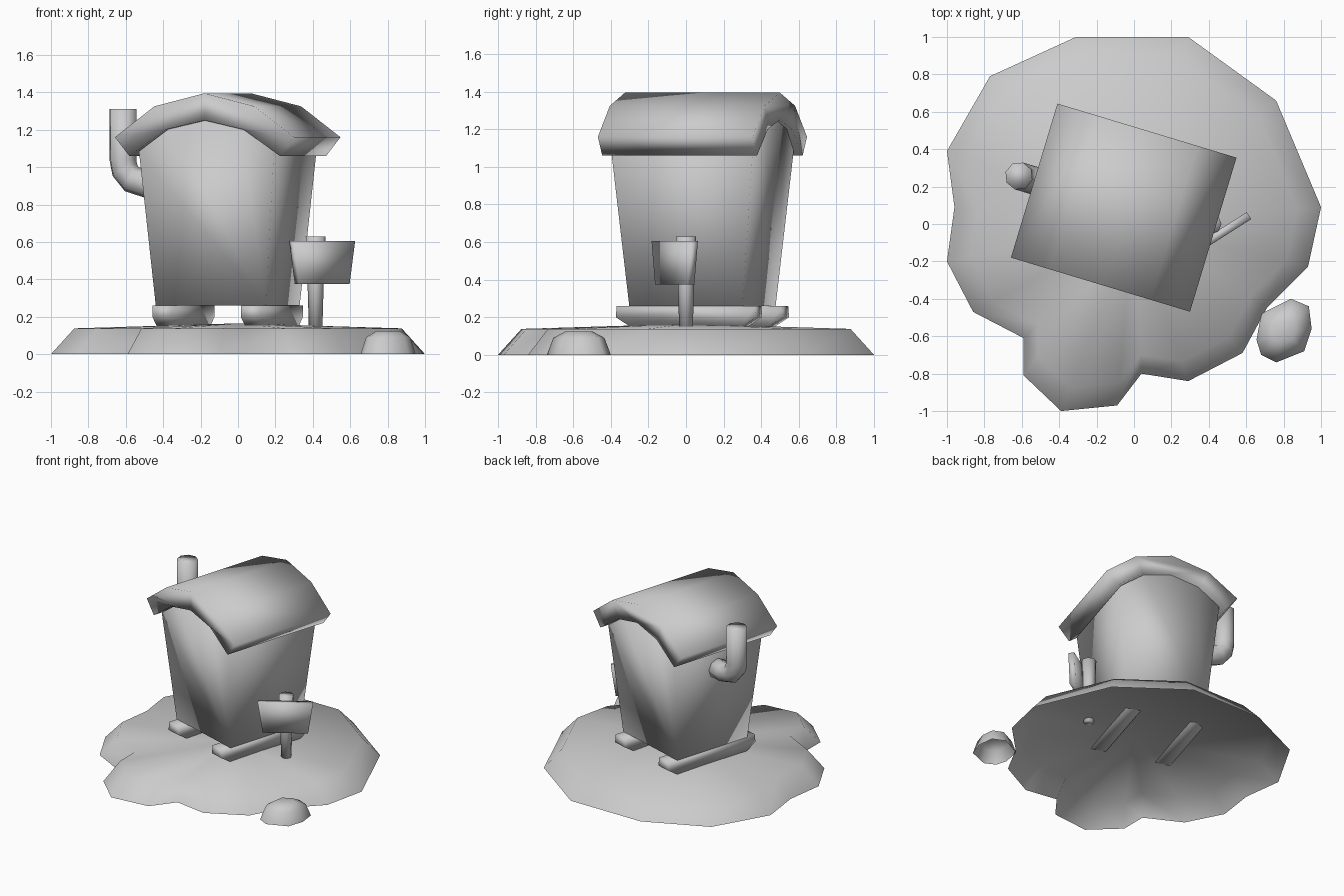
import bpy, math
from mathutils import Matrix, Vector

if "Cube" in bpy.data.objects:
    bpy.data.objects.remove(bpy.data.objects["Cube"])

HUT = Matrix.Translation((-0.055, 0.0875, 0)) @ Matrix.Rotation(math.radians(-16.8), 4, 'Z')


def loft(name, rings, cap_start=True, cap_end=True, matrix=None):
    """Skin equal-length rings of points; caps are optional. A one-point last ring makes a fan."""
    verts, faces = [], []
    n = len(rings[0])
    for r in rings:
        verts += [Vector(p) for p in r]
    for k in range(len(rings) - 1):
        a, b = k * n, (k + 1) * n
        for i in range(n):
            j = (i + 1) % n
            if len(rings[k + 1]) == 1:
                faces.append((a + i, a + j, b))
            else:
                faces.append((a + i, a + j, b + j, b + i))
    if cap_start:
        faces.append(tuple(range(n))[::-1])
    if cap_end and len(rings[-1]) > 1:
        s = (len(rings) - 1) * n
        faces.append(tuple(range(s, s + n)))
    me = bpy.data.meshes.new(name)
    me.from_pydata(verts, [], faces)
    me.update()
    ob = bpy.data.objects.new(name, me)
    bpy.context.collection.objects.link(ob)
    if matrix:
        ob.matrix_world = matrix
    for p in me.polygons:
        p.use_smooth = True
    return ob


def scaled(outline, c, s, z):
    return [(c[0] + (x - c[0]) * s, c[1] + (y - c[1]) * s, z) for x, y in outline]


def circle(c, r, n, u, v):
    """Circle of n points around c in the plane of u and v."""
    return [Vector(c) + r * (math.cos(t) * Vector(u) + math.sin(t) * Vector(v))
            for t in (2 * math.pi * i / n for i in range(n))]


# Snow mound: open shell with a lobed outline (counter-clockwise)
mound = [(-0.31, 1), (0.29, 1), (0.76, 0.66), (1, 0.09), (0.93, -0.23), (0.71, -0.45),
         (0.58, -0.69), (0.29, -0.84), (0.04, -0.80), (-0.09, -0.97), (-0.39, -1),
         (-0.59, -0.81), (-0.59, -0.61), (-0.86, -0.47), (-1, -0.2), (-0.96, 0.09),
         (-1, 0.39), (-0.77, 0.79)][::-1]
mound = mound[::-1] and mound
loft("ground_mound", [scaled(mound, (0, 0), 1, 0), scaled(mound, (0, 0), 0.875, 0.138),
                      [(0, 0, 0.165)]][:3], cap_start=False).data.flip_normals()

# Rock beside the mound
rock = [(0.84, -0.40), (0.68, -0.48), (0.655, -0.62), (0.68, -0.70), (0.76, -0.74),
        (0.91, -0.68), (0.95, -0.56), (0.935, -0.44)]
rc = (0.805, -0.57)
loft("rock", [scaled(rock, rc, 1, 0), scaled(rock, rc, 0.8, 0.09),
              scaled(rock, rc, 0.42, 0.125)], cap_start=False)

# Hut walls: tapered, with arched gables
half = [(0.307, 0.26), (0.377, 1.085), (0.2, 1.21), (0, 1.25)]
gable = half + [(-x, z) for x, z in half[-2::-1]]
wall_y = lambda z: 0.314 + (z - 0.26) * 0.096
loft("hut_walls", [[(x, -wall_y(z), z) for x, z in gable],
                   [(x, wall_y(z), z) for x, z in gable]], matrix=HUT).data.flip_normals()

# Thick arched roof
outer = [(-0.5, 1.16), (-0.28, 1.325), (0, 1.395), (0.28, 1.325), (0.5, 1.16)]
inner = [(0.42, 1.06), (0.22, 1.20), (0, 1.25), (-0.22, 1.20), (-0.42, 1.06)]
loft("roof", [[(x, y, z) for x, z in outer + inner] for y in (-0.43, 0.43)], matrix=HUT)

# Two runners under the hut with upturned ends
run = [(-0.31, 0.15), (0.31, 0.15), (0.39, 0.2), (0.385, 0.26), (-0.385, 0.26), (-0.39, 0.2)]
for side, x in (("left", -0.247), ("right", 0.247)):
    loft(side + "_runner", [[(x + d, y, z) for y, z in run] for d in (-0.056, 0.056)], matrix=HUT)

# Stove pipe: bent tube out of the left wall
path = [(-0.33, 0.91), (-0.45, 0.91), (-0.535, 0.935), (-0.575, 0.985), (-0.585, 1.04), (-0.585, 1.31)]
rings = []
for i, (x, z) in enumerate(path):
    a, b = path[max(i - 1, 0)], path[min(i + 1, len(path) - 1)]
    t = Vector((b[0] - a[0], 0, b[1] - a[1])).normalized()
    v = Vector((0, 1, 0))
    rings.append(circle((x, 0, z), 0.075, 8, v.cross(t), v))
pipe = loft("stove_pipe", rings, matrix=HUT)
pipe.data.flip_normals()

# Sign post and its board
loft("sign_post", [circle((0.415, 0, z), r, 8, (1, 0, 0), (0, 1, 0))
                   for z, r in ((0.13, 0.036), (0.37, 0.043), (0.63, 0.053))])
board = [(-0.16, 0.375), (0.16, 0.375), (0.195, 0.605), (-0.195, 0.605)]
loft("sign_board", [[(x, y, z) for x, z in board] for y in (0.022, -0.022)],
     matrix=Matrix.Translation((0.45, -0.06, 0)) @ Matrix.Rotation(math.radians(32.5), 4, 'Z')
     ).data.flip_normals()

# Make closed parts face outward
import bmesh
for ob in bpy.context.collection.objects:
    bm = bmesh.new()
    bm.from_mesh(ob.data)
    bmesh.ops.recalc_face_normals(bm, faces=bm.faces)
    if ob.name in ("ground_mound", "rock") and sum(f.normal.z for f in bm.faces) < 0:
        bmesh.ops.reverse_faces(bm, faces=bm.faces)
    bm.to_mesh(ob.data)
    bm.free()
